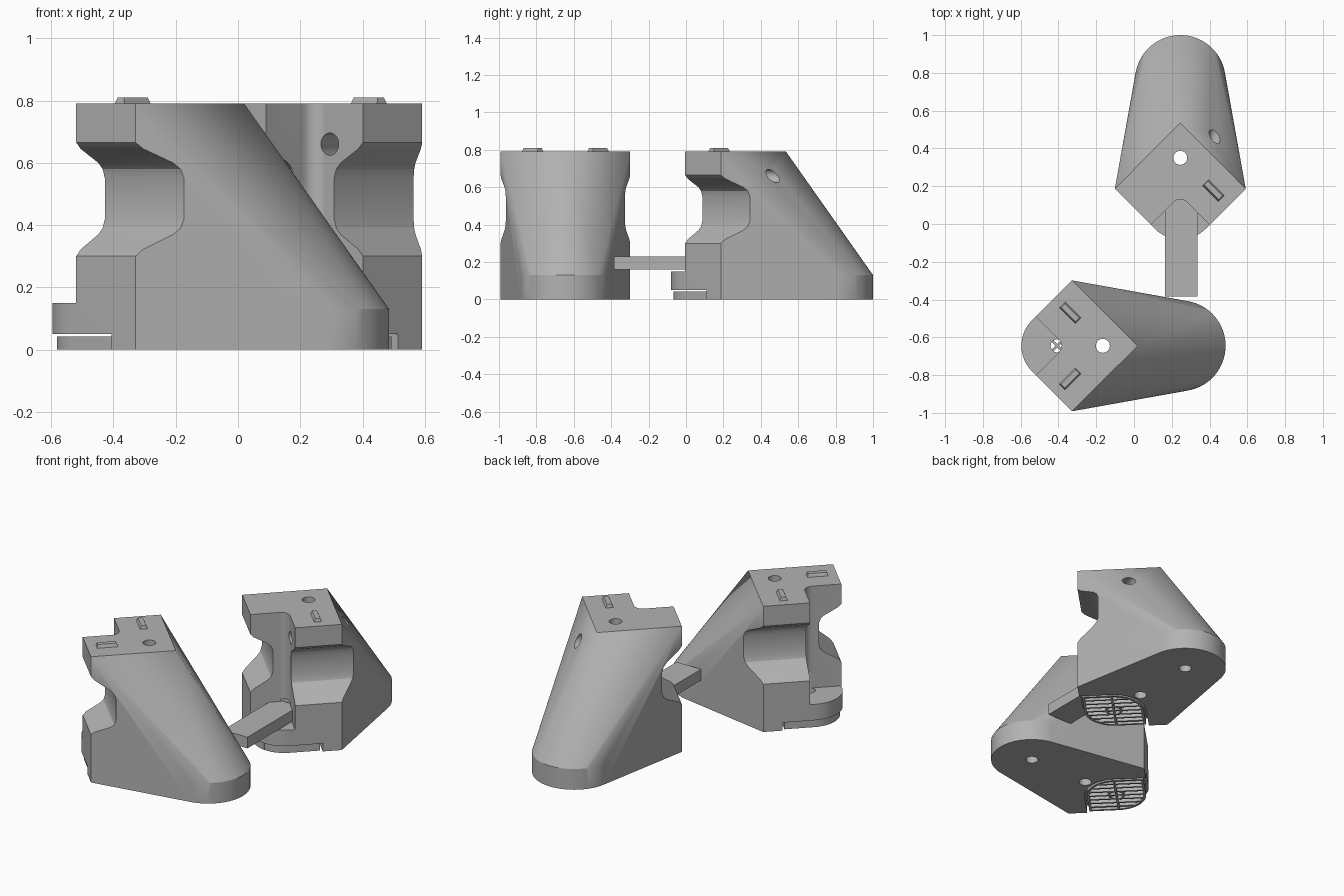
import bpy, bmesh, math
from mathutils import Vector

cube = bpy.data.objects.get("Cube")
if cube:
    bpy.data.objects.remove(cube, do_unlink=True)

grey = bpy.data.materials.new("plain_grey")
grey.use_nodes = True
color = (0.45, 0.45, 0.45, 1)
grey.diffuse_color = color
grey.node_tree.nodes["Principled BSDF"].inputs["Base Color"].default_value = color

R2 = math.sqrt(2)
TOP = 0.79
SIDE = 0.49          # side of the square head
BACK = -0.675        # outer corner of the square head
PAD_C = 0.19         # centre of the rounded foot plate, along both sides
FOOT = 0.245         # centre of the round foot end


def sq(s, t):
    """Square-head coordinates to bracket coordinates."""
    return (BACK + (s + t) / R2, (t - s) / R2)


def arc(cx, cy, r, a0, a1, n=16):
    angles = [math.radians(a0 + (a1 - a0) * i / n) for i in range(n + 1)]
    return [(cx + r * math.cos(a), cy + r * math.sin(a)) for a in angles]


def at(points, z):
    return [(x, y, z) for x, y in points]


def add_solid(bm, low, high):
    a = [bm.verts.new(p) for p in low]
    b = [bm.verts.new(p) for p in high]
    n = len(a)
    bm.faces.new(a)
    bm.faces.new(b)
    for i in range(n):
        j = (i + 1) % n
        bm.faces.new((a[i], a[j], b[j], b[i]))


def add_ring(bm, outer, inner, z0, z1):
    loops = [at(outer, z0), at(outer, z1), at(inner, z1), at(inner, z0)]
    loops = [[bm.verts.new(p) for p in loop] for loop in loops]
    n = len(outer)
    for k in range(4):
        a, b = loops[k], loops[(k + 1) % 4]
        for i in range(n):
            j = (i + 1) % n
            bm.faces.new((a[i], a[j], b[j], b[i]))


def finish(bm, name, place):
    for v in bm.verts:
        v.co = place(v.co)
    bmesh.ops.recalc_face_normals(bm, faces=bm.faces)
    mesh = bpy.data.meshes.new(name)
    bm.to_mesh(mesh)
    bm.free()
    mesh.materials.append(grey)
    ob = bpy.data.objects.new(name, mesh)
    bpy.context.collection.objects.link(ob)
    return ob


def solid(name, low, high, place):
    bm = bmesh.new()
    add_solid(bm, low, high)
    return finish(bm, name, place)


def select(ob):
    bpy.ops.object.select_all(action="DESELECT")
    ob.select_set(True)
    bpy.context.view_layer.objects.active = ob


def cut(ob, cutter):
    select(ob)
    mod = ob.modifiers.new("cut", "BOOLEAN")
    mod.operation = "DIFFERENCE"
    mod.solver = "EXACT"
    mod.object = cutter
    bpy.ops.object.modifier_apply(modifier=mod.name)
    bpy.data.objects.remove(cutter, do_unlink=True)


def plate_outline(r):
    """Square with two opposite corners rounded away."""
    c = PAD_C
    pts = arc(c, c, r, 180, 270) + [(c + r, c - r)]
    pts += arc(c, c, r, 0, 90) + [(c - r, c + r)]
    return [sq(*p) for p in pts]


def bore(start, end, r, place):
    """Round cutter between two points."""
    start, end = Vector(start), Vector(end)
    turn = (end - start).to_track_quat("Z", "Y")
    ring = [turn @ Vector(p) for p in at(arc(0, 0, r, 0, 345, 23), 0)]
    return solid("bore", [start + p for p in ring], [end + p for p in ring], place)


def build_body(name, place):
    # Convex block from the square head down to the round foot
    corners = [sq(0, SIDE), sq(SIDE, 0)]
    rear = [sq(*p) for p in arc(PAD_C, PAD_C, PAD_C, 180, 270)]
    foot = arc(FOOT, 0, 0.24, -100, 100, 40)
    pts = at(corners + rear, 0) + at(corners + rear, TOP)
    pts += at(foot, 0) + at(foot, 0.13) + [(0.02, 0, TOP)]
    bm = bmesh.new()
    for p in pts:
        bm.verts.new(p)
    bmesh.ops.convex_hull(bm, input=bm.verts)
    bmesh.ops.dissolve_limit(bm, angle_limit=0.004, verts=bm.verts, edges=bm.edges)
    body = finish(bm, name, place)

    # Rear notch with a filleted inner corner
    e, f = 0.22, 0.05
    notch = [(-0.2, -0.2), (e, -0.2)] + arc(e - f, e - f, f, 0, 90, 8) + [(-0.2, e)]
    notch = [sq(*p) for p in notch]
    cut(body, solid("notch", at(notch, 0.15), at(notch, 1), place))

    # Clearance under the foot plate
    gap = [(-0.1, -0.1), (0.38, -0.1)] + arc(PAD_C, PAD_C, PAD_C, 0, 90) + [(-0.1, 0.38)]
    gap = [sq(*p) for p in gap]
    cut(body, solid("gap", at(gap, -0.1), at(gap, 0.05), place))

    # Curved finger recess across each outer wall
    profile = [(-0.1, 0.30), (0, 0.30), (0.02, 0.322), (0.1, 0.37), (0.12, 0.39),
               (0.13, 0.42), (0.13, 0.55), (0.12, 0.58), (0.1, 0.6),
               (0.02, 0.645), (0, 0.665), (-0.1, 0.665)]
    for swap in (False, True):
        ends = []
        for along in (0.1, 0.9):
            ends.append([(*(sq(along, d) if swap else sq(d, along)), z) for d, z in profile])
        cut(body, solid("recess", ends[0], ends[1], place))

    # Screw holes
    cut(body, bore((-0.165, 0, -0.1), (-0.165, 0, 1), 0.037, place))
    cut(body, bore((FOOT, 0, -0.1), (FOOT, 0, 0.1), 0.037, place))
    cut(body, bore((*sq(PAD_C, PAD_C), 0), (*sq(PAD_C, PAD_C), 0.25), 0.035, place))
    return body


def build_pad(name, place):
    # Grille of thin slats inside a rim
    bm = bmesh.new()
    r, w, h = 0.175, 0.006, 0.043
    add_ring(bm, plate_outline(r), plate_outline(r - 0.014), 0, h)
    center = sq(PAD_C, PAD_C)
    add_ring(bm, arc(*center, 0.05, 0, 345, 23), arc(*center, 0.04, 0, 345, 23), 0, h)

    def bar(s0, s1, t0, t1):
        box = [sq(s0, t0), sq(s1, t0), sq(s1, t1), sq(s0, t1)]
        add_solid(bm, at(box, 0), at(box, h))

    for i in range(-3, 4):
        d = i * 0.043
        reach = math.sqrt(r * r - d * d) - w
        lo, hi = (reach, r - w) if d < 0 else (r - w, reach)
        bar(PAD_C - lo, PAD_C + hi, PAD_C + d - w, PAD_C + d + w)
    bar(PAD_C - w, PAD_C + w, PAD_C - r + w, PAD_C + r - w)
    return finish(bm, name, place)


def build_nub(name, place, side):
    # Raised key with sloping sides on the head
    def outline(length, width):
        box = [(-length, -width), (length, -width), (length, width), (-length, width)]
        return [(-0.338 + (a + b) / R2, side * (0.175 + (b - a) / R2)) for a, b in box]
    return solid(name, at(outline(0.062, 0.026), TOP - 0.01),
                 at(outline(0.054, 0.014), TOP + 0.02), place)


def front_place(p):
    return Vector((p.x, p.y - 0.645, p.z))


def back_place(p):
    return Vector((p.y + 0.245, p.x + 0.515, p.z))


parts = []
for label, place, sides in (("front", front_place, (-1, 1)), ("back", back_place, (1,))):
    body = build_body(label + "_bracket", place)
    if label == "back":
        # Slanted hole from the notch through the sloping side
        cut(body, bore((-0.47, 0.03, 0.66), (0.03, 0.212, 0.66), 0.036, place))
    parts += [body, build_pad(label + "_foot_grille", place)]
    for side in sides:
        parts.append(build_nub(f"{label}_key_{'a' if side > 0 else 'b'}", place, side))

# Loose bar between the brackets
bar = [(0.165, -0.385), (0.335, -0.385), (0.335, 0.13), (0.165, 0.13)]
parts.append(solid("connecting_bar", at(bar, 0.16), at(bar, 0.23), lambda p: p))

for ob in parts:
    select(ob)
    bpy.ops.object.shade_smooth_by_angle(angle=math.radians(22))
